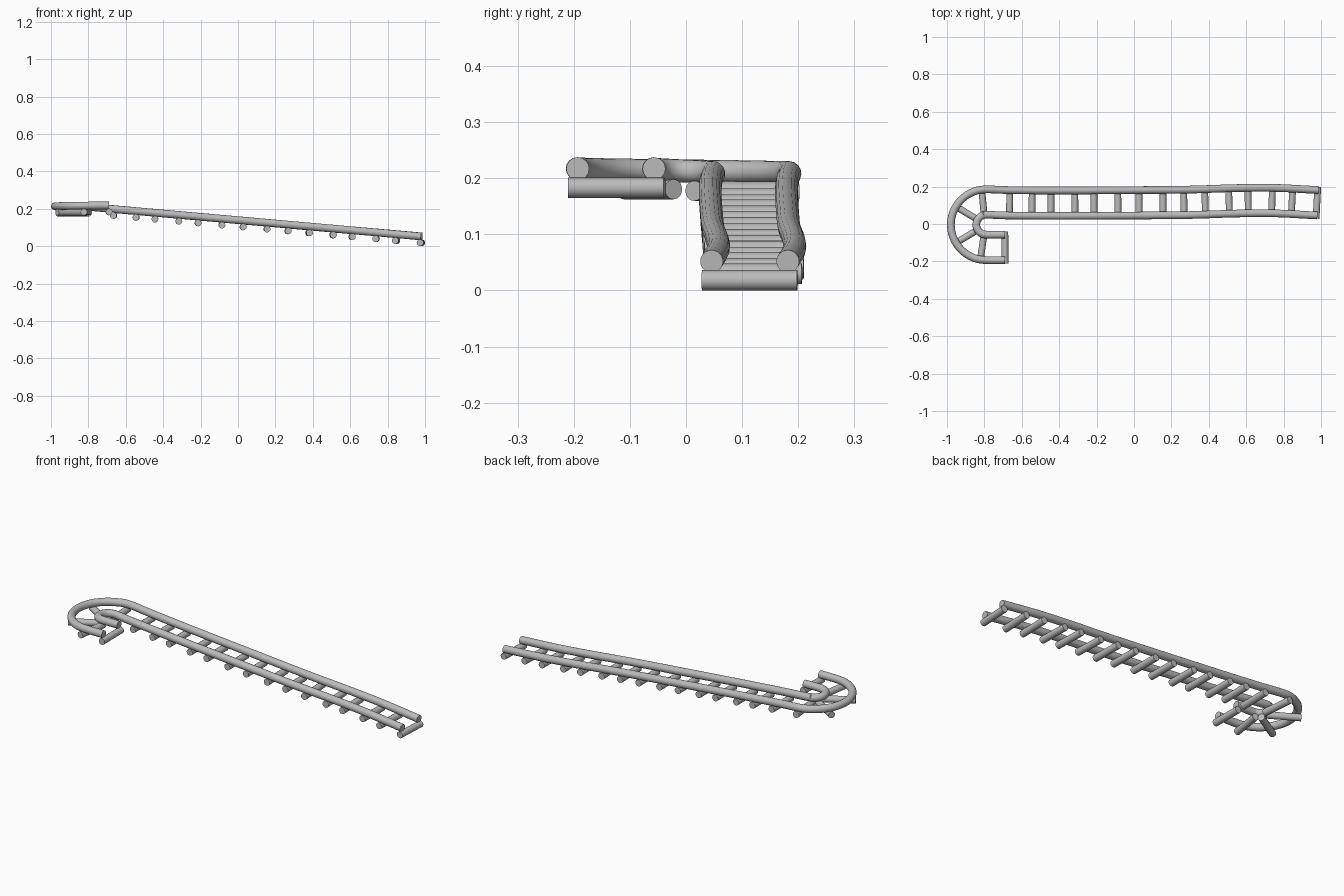
import bpy, math
from mathutils import Vector

cube = bpy.data.objects.get("Cube")
if cube:
    bpy.data.objects.remove(cube)

GAUGE = 0.068       # half distance between the rails
RAIL_R = 0.0205
RUNG_R = 0.018
DROP = 0.034        # rungs hang under the rails

steel = bpy.data.materials.new("grey_steel")
steel.use_nodes = True
grey = (0.5, 0.5, 0.5, 1)
steel.diffuse_color = grey
steel.node_tree.nodes["Principled BSDF"].inputs["Base Color"].default_value = grey


def smooth_path(pts, steps):
    """Catmull-Rom through the points."""
    p = [2 * pts[0] - pts[1]] + pts + [2 * pts[-1] - pts[-2]]
    out = []
    for a, b, c, d in zip(p, p[1:], p[2:], p[3:]):
        for i in range(steps):
            t = i / steps
            out.append(0.5 * (2 * b + (c - a) * t + (2 * a - 5 * b + 4 * c - d) * t ** 2
                              + (3 * b - a - 3 * c + d) * t ** 3))
    return out + [pts[-1]]


# Centre line: short top run, half-turn, long gently waving descent
turn = Vector((-0.79, -0.004))
ctrl = [Vector((-0.69, -0.125, 0.217))]
for i in range(9):
    a = math.radians(-90 - i * 22.5)
    ctrl.append(Vector((turn.x + 0.121 * math.cos(a), turn.y + 0.121 * math.sin(a),
                        0.217 - 0.001 * i)))
for x, y in ((-0.66, 0.113), (-0.4, 0.111), (0, 0.113), (0.3, 0.116),
             (0.55, 0.124), (0.75, 0.125), (0.982, 0.1135)):
    ctrl.append(Vector((x, y, 0.139 - 0.0888 * x)))
path = smooth_path(ctrl, 8)


def side_at(i):
    d = path[min(i + 1, len(path) - 1)] - path[max(i - 1, 0)]
    return Vector((-d.y, d.x, 0)).normalized()


def tube(name, pts, radius):
    """Round capped bar swept along the points."""
    cu = bpy.data.curves.new(name, 'CURVE')
    cu.dimensions = '3D'
    cu.bevel_depth = radius
    cu.bevel_resolution = 6
    cu.use_fill_caps = True
    sp = cu.splines.new('POLY')
    sp.points.add(len(pts) - 1)
    for q, v in zip(sp.points, pts):
        q.co = (*v, 1)
    ob = bpy.data.objects.new(name, cu)
    bpy.context.collection.objects.link(ob)
    bpy.ops.object.select_all(action='DESELECT')
    ob.select_set(True)
    bpy.context.view_layer.objects.active = ob
    bpy.ops.object.convert(target='MESH')
    ob = bpy.context.object
    ob.name = name
    ob.data.materials.clear()
    ob.data.materials.append(steel)
    bpy.ops.object.shade_smooth_by_angle(angle=math.radians(40))


# Rails on both sides of the centre line
for name, s in (("outer_rail", 1), ("inner_rail", -1)):
    tube(name, [p + side_at(i) * GAUGE * s for i, p in enumerate(path)], RAIL_R)


# Rungs across, under the rails
def rung(number, i, mid):
    mid = mid - Vector((0, 0, DROP))
    half = side_at(i) * 0.085
    tube(f"rung_{number:02d}", [mid - half, mid + half], RUNG_R)


marks = [(-0.695, -0.125), (-0.81, -0.123), (-0.90, -0.07),
         (-0.893, 0.06), (-0.81, 0.116)]
marks += [(x, 0.115) for x in (-0.665, -0.545, -0.444, -0.316, -0.214, -0.086, 0.027,
                               0.155, 0.267, 0.38, 0.508, 0.61, 0.738, 0.845, 0.978)]
for n, m in enumerate(marks, 1):
    i = min(range(len(path)), key=lambda k: (path[k].xy - Vector(m)).length)
    mid = path[i].copy()
    if n > 5:
        mid.x = m[0]
        mid.z = 0.139 - 0.0888 * m[0]
    rung(n, i, mid)
